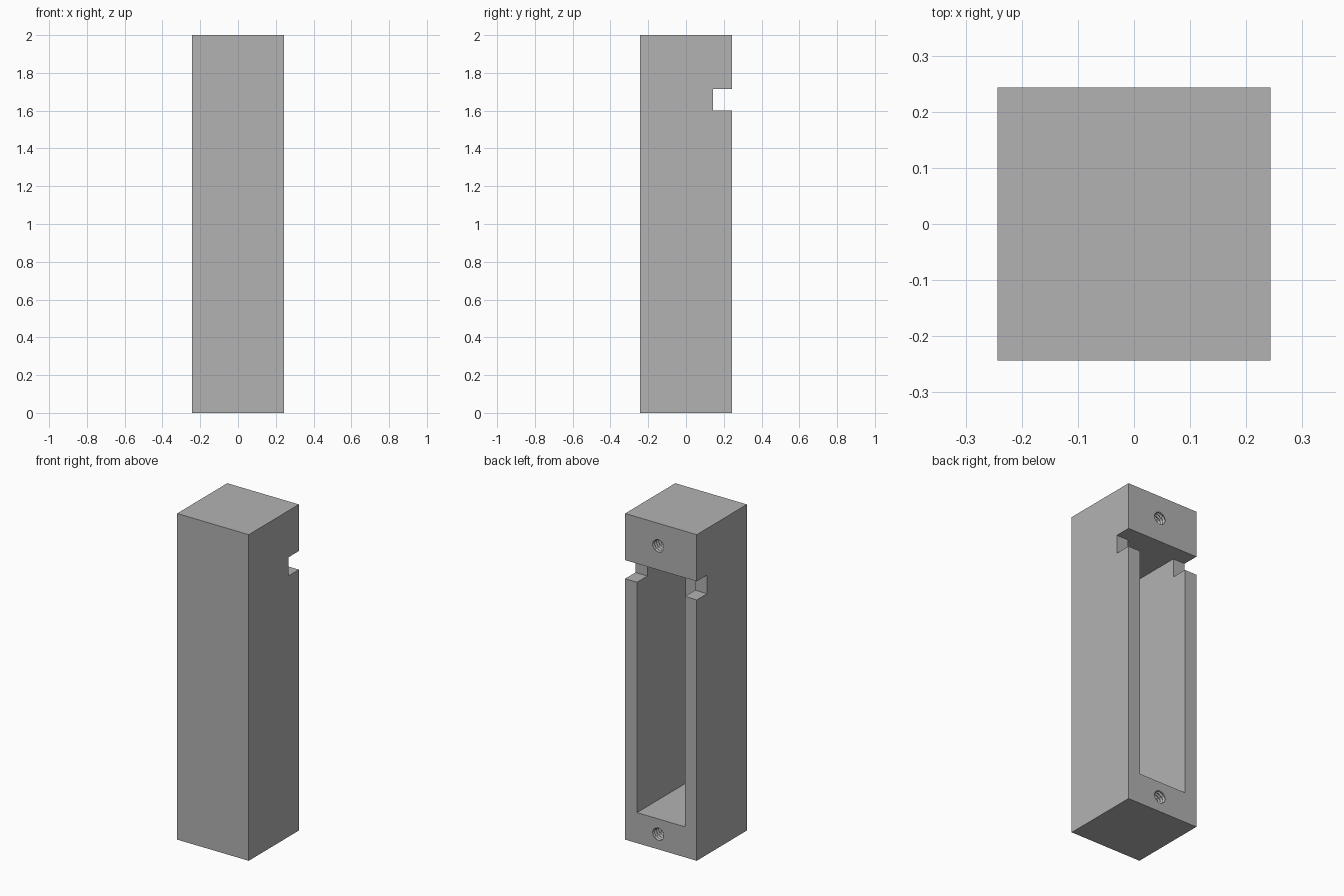
import bpy
import bmesh
import math
from mathutils import Vector

if "Cube" in bpy.data.objects:
    bpy.data.objects.remove(bpy.data.objects["Cube"], do_unlink=True)

HALF = 0.243          # half width of the square post
FLOOR, CEIL = 0.187, 1.714
NOTCH_Z, NOTCH_Y = 1.6, 0.143
WALL, FRONT_SKIN = 0.081, 0.015
OUT = HALF + 0.1      # cutters reach past the surface

grey = bpy.data.materials.new("plain grey")
grey.use_nodes = True
colour = (0.448, 0.448, 0.448, 1)
grey.diffuse_color = colour
grey.node_tree.nodes["Principled BSDF"].inputs["Base Color"].default_value = colour


def make_object(name, bm):
    bmesh.ops.recalc_face_normals(bm, faces=bm.faces)
    mesh = bpy.data.meshes.new(name)
    bm.to_mesh(mesh)
    bm.free()
    mesh.materials.append(grey)
    obj = bpy.data.objects.new(name, mesh)
    bpy.context.collection.objects.link(obj)
    return obj


def box(name, low, high):
    low, high = Vector(low), Vector(high)
    bm = bmesh.new()
    bmesh.ops.create_cube(bm, size=1)
    for v in bm.verts:
        v.co = (low + high) / 2 + v.co * (high - low)
    return make_object(name, bm)


def thread_cutter(name, x, z, depth=0.2, pitch=0.02, inner=0.033, outer=0.042):
    """Rod along y whose radius follows a helical thread."""
    sides, per_turn = 24, 4
    step = pitch / per_turn
    count = round((depth + 0.02) / step)
    bm = bmesh.new()
    rings = []
    for i in range(count + 1):
        y = HALF - depth + i * step
        ring = []
        for s in range(sides):
            turn = s / sides
            wave = abs(((i / per_turn - turn) % 1) * 2 - 1)
            r = inner + (outer - inner) * wave
            a = turn * math.tau
            ring.append(bm.verts.new((x + r * math.cos(a), y, z + r * math.sin(a))))
        rings.append(ring)
    for a, b in zip(rings, rings[1:]):
        for s in range(sides):
            t = (s + 1) % sides
            bm.faces.new((a[s], a[t], b[t], b[s]))
    bm.faces.new(rings[0])
    bm.faces.new(rings[-1])
    bmesh.ops.triangulate(bm, faces=bm.faces)
    return make_object(name, bm)


# Solid square post
post = box("post_body", (-HALF, -HALF, 0), (HALF, HALF, 2))

# Deep pocket open at the back, cross notch, two threaded holes
inside = HALF - WALL
cutters = [
    box("pocket_cutter", (-inside, FRONT_SKIN - HALF, FLOOR), (inside, OUT, CEIL)),
    box("notch_cutter", (-OUT, NOTCH_Y, NOTCH_Z), (OUT, OUT, CEIL)),
    thread_cutter("upper_hole_cutter", 0.015, 1.862),
    thread_cutter("lower_hole_cutter", 0.015, 0.094),
]
bpy.context.view_layer.objects.active = post
for cutter in cutters:
    cutter.hide_render = True
    mod = post.modifiers.new(cutter.name, "BOOLEAN")
    mod.operation = "DIFFERENCE"
    mod.solver = "EXACT"
    mod.object = cutter
    bpy.ops.object.modifier_apply(modifier=mod.name)
    bpy.data.objects.remove(cutter, do_unlink=True)
